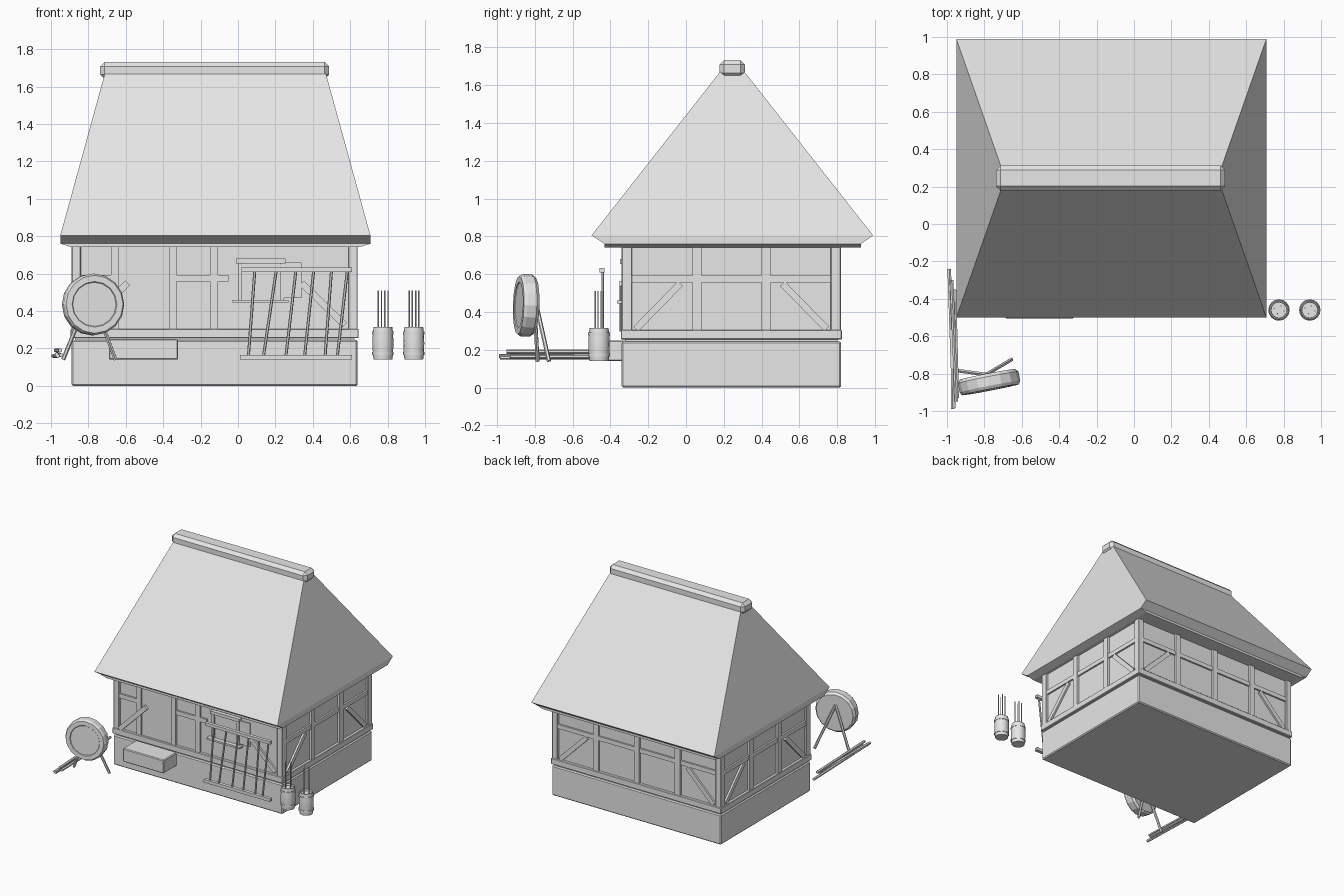
import bpy, bmesh, math
from mathutils import Vector, Matrix

if "Cube" in bpy.data.objects:
    bpy.data.objects.remove(bpy.data.objects["Cube"])

grey = bpy.data.materials.new("pale_grey")
grey.use_nodes = True
grey.diffuse_color = (0.8, 0.8, 0.8, 1)
grey.node_tree.nodes["Principled BSDF"].inputs["Base Color"].default_value = (0.8, 0.8, 0.8, 1)


def finish(name, bm, bevel=0, smooth=False):
    bmesh.ops.recalc_face_normals(bm, faces=bm.faces[:])
    mesh = bpy.data.meshes.new(name)
    bm.to_mesh(mesh)
    bm.free()
    mesh.materials.append(grey)
    ob = bpy.data.objects.new(name, mesh)
    bpy.context.scene.collection.objects.link(ob)
    if bevel:
        mod = ob.modifiers.new("bevel", "BEVEL")
        mod.width = bevel
        mod.segments = 1
    if smooth:
        bpy.ops.object.select_all(action='DESELECT')
        ob.select_set(True)
        bpy.context.view_layer.objects.active = ob
        bpy.ops.object.shade_smooth_by_angle(angle=math.radians(35))
    return ob


def box(name, x0, x1, y0, y1, z0, z1, bevel=0):
    bm = bmesh.new()
    bmesh.ops.create_cube(bm, size=1)
    for v in bm.verts:
        v.co = Vector(((x0 + x1) / 2 + v.co.x * (x1 - x0),
                       (y0 + y1) / 2 + v.co.y * (y1 - y0),
                       (z0 + z1) / 2 + v.co.z * (z1 - z0)))
    return finish(name, bm, bevel)


def rod(name, a, b, r, sides=6):
    a, b = Vector(a), Vector(b)
    d = b - a
    bm = bmesh.new()
    bmesh.ops.create_cone(bm, cap_ends=True, segments=sides, radius1=r, radius2=r, depth=d.length)
    bm.transform(Matrix.Translation((a + b) / 2) @ d.to_track_quat('Z', 'Y').to_matrix().to_4x4())
    return finish(name, bm)


def lathe(name, profile, sides, matrix, smooth=False):
    bm = bmesh.new()
    verts = [bm.verts.new((r, 0, z)) for r, z in profile]
    edges = [bm.edges.new(p) for p in zip(verts, verts[1:])]
    bmesh.ops.spin(bm, geom=verts + edges, cent=(0, 0, 0), axis=(0, 0, 1),
                   angle=math.tau, steps=sides)
    bmesh.ops.remove_doubles(bm, verts=bm.verts[:], dist=0.0005)
    bm.transform(matrix)
    return finish(name, bm, smooth=smooth)


def brace(name, foot, head, normal, width=0.036, depth=0.02):
    """Flat timber between two points on a wall facing along normal."""
    foot, head, n = Vector(foot), Vector(head), Vector(normal)
    d = (head - foot).normalized()
    side = n.cross(d)
    bm = bmesh.new()
    bmesh.ops.create_cube(bm, size=1)
    mid = (foot + head) / 2
    for v in bm.verts:
        v.co = (mid + d * v.co.x * (head - foot).length
                + side * v.co.y * width + n * v.co.z * depth)
    return finish(name, bm)


L, R, F, B = -0.89, 0.64, -0.34, 0.82   # outer faces of the house frame

# Plinth, plaster walls and sill beams
box("plinth", L, R, F, B, 0, 0.245, 0.008)
box("walls", L + 0.018, R - 0.018, F + 0.018, B - 0.018, 0.24, 0.77)
box("sill_front", L - 0.005, R + 0.005, F - 0.005, F + 0.05, 0.255, 0.305, 0.004)
box("sill_back", L - 0.005, R + 0.005, B - 0.05, B + 0.005, 0.255, 0.305, 0.004)
box("sill_left", R - 0.05, R + 0.005, F, B, 0.255, 0.305, 0.004)
box("sill_right", L - 0.005, L + 0.05, F, B, 0.255, 0.305, 0.004)

# Corner posts
for x in (L, R - 0.05):
    for y in (F, B - 0.055):
        box("corner_post", x, x + 0.05, y, y + 0.055, 0.3, 0.765, 0.004)

# Side framing, the same on both ends
for x, out in ((L, -1), (R - 0.03, 1)):
    for y in (0.035, 0.4):
        box("side_post", x, x + 0.03, y, y + 0.048, 0.3, 0.765)
    box("side_rail", x + 0.004, x + 0.026, F + 0.02, B - 0.02, 0.557, 0.592)
    cx = x + 0.015 + out * 0.002
    brace("side_brace", (cx, -0.265, 0.31), (cx, -0.03, 0.55), (out, 0, 0))
    brace("side_brace", (cx, 0.745, 0.31), (cx, 0.51, 0.55), (out, 0, 0))

# Back framing
for i in range(1, 4):
    x = L + i * 0.37
    box("back_post", x, x + 0.048, B - 0.03, B, 0.3, 0.765)
box("back_rail", L + 0.02, R - 0.02, B - 0.026, B - 0.004, 0.557, 0.592)
brace("back_brace", (R - 0.07, B - 0.013, 0.31), (R - 0.31, B - 0.013, 0.55), (0, 1, 0))
brace("back_brace", (L + 0.07, B - 0.013, 0.31), (L + 0.31, B - 0.013, 0.55), (0, 1, 0))

# Front framing
for x in (-0.68, -0.37, -0.15):
    box("front_post", x, x + 0.042, F, F + 0.03, 0.3, 0.765)
for x0, x1 in ((L + 0.02, -0.64), (-0.34, -0.05)):
    box("front_rail", x0, x1, F + 0.004, F + 0.026, 0.557, 0.592)
brace("front_brace", (0.57, F + 0.013, 0.325), (0.34, F + 0.013, 0.55), (0, -1, 0))
brace("front_brace", (-0.83, F - 0.003, 0.31), (-0.59, F - 0.003, 0.55), (0, -1, 0))

# Door and step
box("door", -0.64, -0.37, F + 0.01, F + 0.03, 0.25, 0.76)
box("door_step", -0.69, -0.32, -0.505, F + 0.01, 0.14, 0.25, 0.006)

# Window with frame, ledge and open shutter
box("window_pane", 0.02, 0.23, F + 0.01, F + 0.03, 0.46, 0.66)
box("window_head", -0.01, 0.255, F - 0.01, F + 0.03, 0.655, 0.68)
box("window_ledge", -0.03, 0.27, F - 0.025, F + 0.03, 0.445, 0.46)
for x in (0.0, 0.225):
    box("window_jamb", x, x + 0.022, F, F + 0.03, 0.46, 0.655)
box("window_crossbar", 0.02, 0.23, F + 0.002, F + 0.02, 0.635, 0.65)
box("shutter", 0.247, 0.34, F + 0.008, F + 0.022, 0.47, 0.66)

# Hipped thatch roof built from four stacked rings
bm = bmesh.new()
rings = []
for x0, x1, y0, y1, z in ((-0.89, 0.65, -0.43, 0.925, 0.742),
                          (-0.95, 0.708, -0.43, 0.925, 0.76),
                          (-0.95, 0.708, -0.50, 0.99, 0.805),
                          (-0.712, 0.47, 0.18, 0.31, 1.67)):
    rings.append([bm.verts.new(c) for c in
                  ((x0, y0, z), (x1, y0, z), (x1, y1, z), (x0, y1, z))])
for a, b in zip(rings, rings[1:]):
    for i in range(4):
        j = (i + 1) % 4
        bm.faces.new((a[i], a[j], b[j], b[i]))
bm.faces.new(rings[0])
bm.faces.new(rings[-1])
finish("roof", bm)
box("ridge_cap", -0.737, 0.487, 0.178, 0.313, 1.64, 1.732, 0.024)

# Drying rack of slanted bars in front of the window
box("rack_top", 0.02, 0.61, -0.457, -0.43, 0.608, 0.632)
box("rack_bottom", 0.01, 0.61, -0.457, -0.43, 0.14, 0.165)
for top, bottom in ((0.09, 0.055), (0.205, 0.135), (0.31, 0.255),
                    (0.405, 0.355), (0.5, 0.465), (0.585, 0.53)):
    rod("rack_bar", (top, -0.44, 0.62), (bottom, -0.44, 0.15), 0.008)

# Two barrels holding thin shafts
for cx in (0.775, 0.94):
    place = Matrix.Translation((cx, -0.46, 0.14))
    lathe("barrel", ((0, 0), (0.05, 0), (0.054, 0.03), (0.056, 0.088), (0.054, 0.145),
                     (0.05, 0.175), (0.044, 0.175), (0.042, 0.16), (0, 0.16)), 16, place, True)
    for z in (0.025, 0.135):
        lathe("barrel_hoop", ((0.05, z), (0.0575, z), (0.0575, z + 0.016), (0.05, z + 0.016)),
              16, place, True)
    for dx, dy in ((-0.025, 0.01), (-0.008, -0.02), (0.01, 0.022), (0.027, -0.005)):
        rod("shaft", (cx + dx, -0.46 + dy, 0.28), (cx + dx, -0.46 + dy, 0.51), 0.0035, 5)

# Round target on an easel
axis = Vector((0.19, -0.98, 0.03))
turn = axis.to_track_quat('Z', 'Y').to_matrix().to_4x4()
lathe("target", ((0, -0.042), (0.15, -0.042), (0.165, -0.025), (0.165, 0.025), (0.155, 0.042),
                 (0.122, 0.042), (0.118, 0.037), (0, 0.037)), 16,
      Matrix.Translation((-0.775, -0.845, 0.435)) @ turn)
for foot in ((-0.935, -0.785, 0.14), (-0.655, -0.725, 0.14)):
    rod("easel_leg", foot, (-0.79, -0.805, 0.5), 0.011)

# Pile of poles on the ground beside the target
for x0, y0, x1, y1, z in ((-0.963, -0.985, -0.988, -0.24, 0.16), (-0.97, -0.99, -0.965, -0.35, 0.168),
                          (-0.95, -0.95, -0.975, -0.30, 0.19), (-0.945, -0.93, -0.96, -0.35, 0.165)):
    rod("pole", (x0, y0, z), (x1, y1, z), 0.011)
